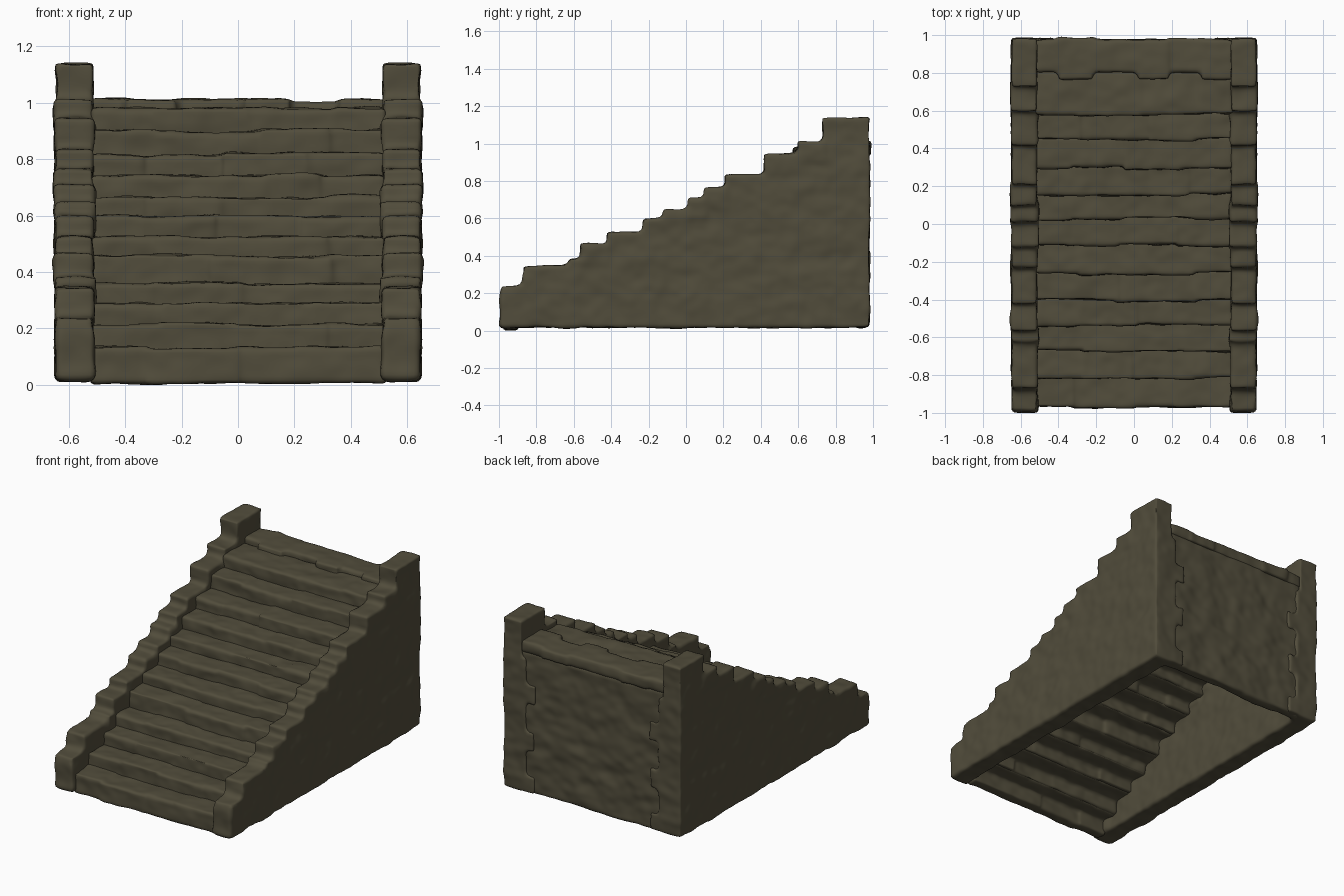
import bpy, bmesh, random
from mathutils import Matrix, Vector, noise

if "Cube" in bpy.data.objects:
    bpy.data.objects.remove(bpy.data.objects["Cube"])

random.seed(4)
stone = bpy.data.materials.new("dark_olive_stone")
stone.diffuse_color = (0.083, 0.073, 0.044, 1)
stone.use_nodes = True
stone.node_tree.nodes["Principled BSDF"].inputs["Base Color"].default_value = stone.diffuse_color


def add_box(bm, x0, x1, y0, y1, z0, z1):
    m = Matrix.Translation(((x0 + x1) / 2, (y0 + y1) / 2, (z0 + z1) / 2))
    m = m @ Matrix.Diagonal((x1 - x0, y1 - y0, z1 - z0, 1))
    return bmesh.ops.create_cube(bm, size=1, matrix=m)["verts"]


def finish(bm, name, mirror=False, voxel=0.014, rounding=3, rough=0.009):
    """Fuse the boxes, round the edges, then weather the surface."""
    bmesh.ops.recalc_face_normals(bm, faces=bm.faces)
    raw = bpy.data.meshes.new(name)
    bm.to_mesh(raw)
    bm.free()
    ob = bpy.data.objects.new(name, raw)
    bpy.context.collection.objects.link(ob)
    rm = ob.modifiers.new("fuse", 'REMESH')
    rm.mode = 'VOXEL'
    rm.voxel_size = voxel
    sm = ob.modifiers.new("round", 'SMOOTH')
    sm.factor = 0.5
    sm.iterations = rounding
    dg = bpy.context.evaluated_depsgraph_get()
    me = bpy.data.meshes.new_from_object(ob.evaluated_get(dg))
    ob.modifiers.clear()
    ob.data = me
    moves = []
    for v in me.vertices:
        p = v.co
        d = noise.noise(Vector((p.x * 6, p.y * 7, p.z * 9)))
        d += 0.5 * noise.noise(Vector((p.x * 15 + 7, p.y * 17, p.z * 19)))
        moves.append(p + v.normal * d * rough)
    for v, co in zip(me.vertices, moves):
        v.co = co
        v.co.z = max(v.co.z, 0)
    me.materials.clear()
    me.materials.append(stone)
    me.shade_smooth()
    if mirror:
        ob.modifiers.new("mirror", 'MIRROR')
    return ob


# Side walls: stepped outline, (front y, top z) of each course
courses = [(-0.99, 0.24), (-0.87, 0.348), (-0.62, 0.38), (-0.56, 0.462),
           (-0.42, 0.527), (-0.23, 0.60), (-0.12, 0.652), (0.01, 0.712),
           (0.10, 0.768), (0.21, 0.837), (0.42, 0.945), (0.60, 1.01),
           (0.73, 1.137)]
BACK = 0.98
ends = [y for y, z in courses[1:]] + [BACK]
outline = [(-0.985, 0.015)]
for (y, z), y_end in zip(courses, ends):
    outline += [(y, z - 0.006), (y_end, z + 0.004)]
outline.append((BACK, 0.015))
bm = bmesh.new()
face = bm.faces.new([bm.verts.new((0.515, y, z)) for y, z in outline])
ext = bmesh.ops.extrude_face_region(bm, geom=[face])
for v in ext["geom"]:
    if isinstance(v, bmesh.types.BMVert):
        v.co.x = 0.647

# Cap stones along the top of the side walls
for i, ((y, z), y_end) in enumerate(zip(courses, ends)):
    verts = add_box(bm, 0.507 + random.uniform(-0.006, 0.008),
                    0.65 + random.uniform(-0.008, 0.006),
                    y - 0.003, y_end + 0.008 * (i < 12),
                    z - (0.21 if i in (0, 12) else 0.11), z)
    if i == 0:  # the lowest stone leans in toward its top
        for v in verts:
            if v.co.z > 0.2:
                v.co.x += 0.012 if v.co.x < 0.57 else -0.015
            elif v.co.y < -0.9:
                v.co.y -= 0.006

# Corner stones locking the side walls to the back wall
z = 0.02
for k, h in enumerate((0.11, 0.17, 0.12, 0.19, 0.12, 0.17)):
    inner = 0.41 + random.uniform(-0.02, 0.03) if k % 2 == 0 else 0.48
    add_box(bm, inner, 0.63, 0.90, 0.982, z, z + h + 0.004)
    z += h
finish(bm, "side_walls", mirror=True)

# Steps: (front y, top z); each is a thin tread and riser of uneven stones
steps = [(-0.975, 0.132), (-0.815, 0.217), (-0.675, 0.292), (-0.535, 0.362),
         (-0.405, 0.457), (-0.265, 0.527), (-0.115, 0.602), (0.025, 0.668),
         (0.155, 0.744), (0.295, 0.819), (0.445, 0.902), (0.575, 0.98)]
low = 0.005
for i, (y, z) in enumerate(steps):
    y_next = steps[i + 1][0] if i + 1 < len(steps) else 0.79
    cuts = [-0.522, random.uniform(-0.35, -0.2), random.uniform(-0.1, 0.1),
            random.uniform(0.2, 0.38), 0.522]
    riser = 0.07 if i == 0 else 0.034
    bm = bmesh.new()
    for a, b in zip(cuts, cuts[1:]):
        dy, dz = random.uniform(-0.008, 0.008), random.uniform(-0.006, 0.004)
        add_box(bm, a, b + 0.004, y + dy, y + riser + dy, low, z + dz)
        add_box(bm, a, b + 0.004, y + dy, y_next + 0.022, z - 0.034, z + dz)
    finish(bm, "step_%02d" % (i + 1), voxel=0.012, rounding=2)
    low = z - 0.03

# Top landing: a row of stones with a ragged front edge
bm = bmesh.new()
edges = [-0.522, -0.40, -0.22, 0.02, 0.18, 0.36, 0.522]
for k, (a, b) in enumerate(zip(edges, edges[1:])):
    add_box(bm, a, b + 0.004, (0.80, 0.765)[k % 2], 0.98 + random.uniform(-0.006, 0.008),
            0.935, 1.01 + random.uniform(-0.006, 0.004))
finish(bm, "top_landing")

# Back wall panel
bm = bmesh.new()
add_box(bm, -0.522, 0.522, 0.90, 0.972, 0.02, 0.945)
finish(bm, "back_wall", rough=0.012)
